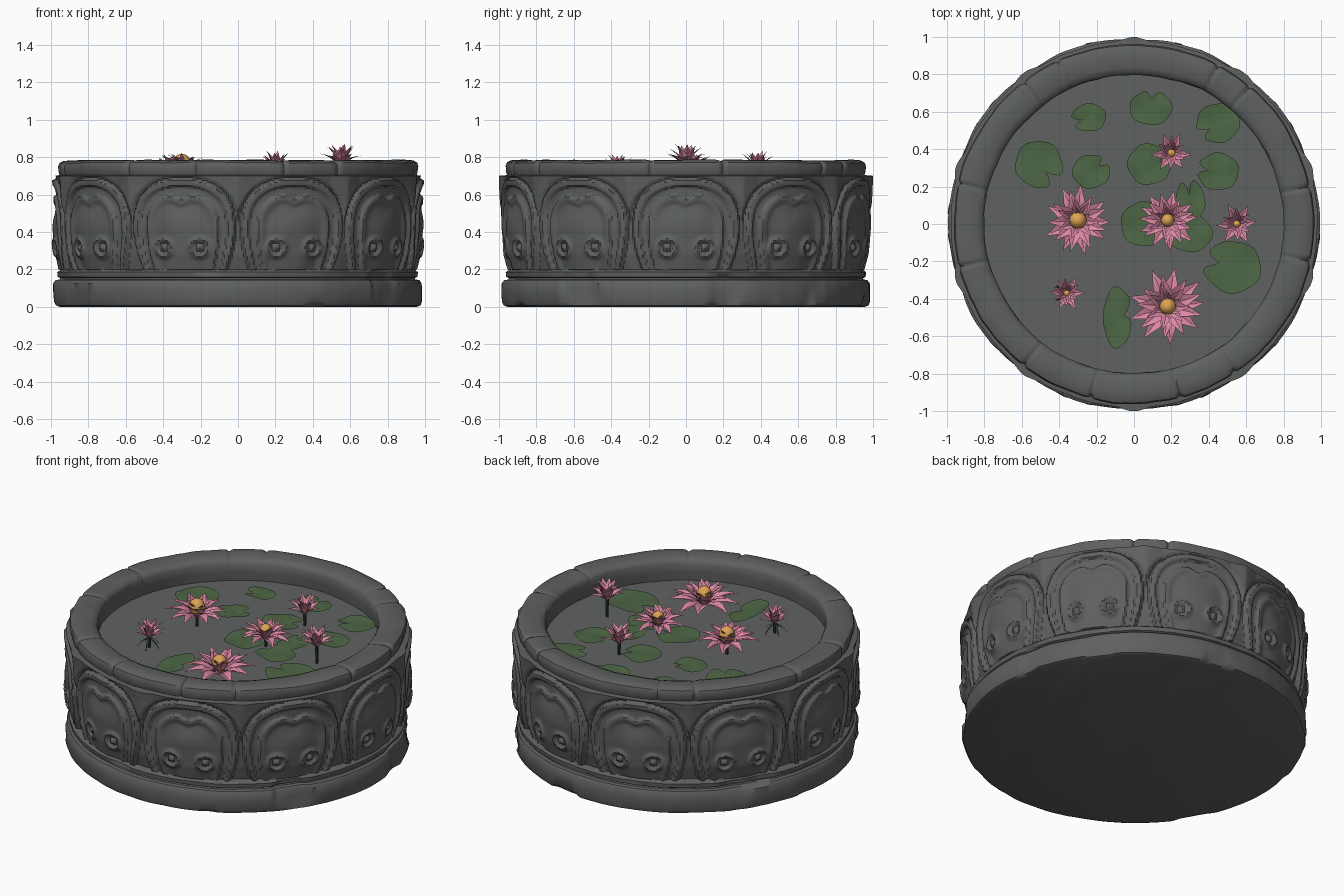
import bpy, bmesh, math, random
from mathutils import Vector, noise

random.seed(4)
if bpy.data.objects.get("Cube"):
    bpy.data.objects.remove(bpy.data.objects["Cube"])


def material(name, rgb):
    m = bpy.data.materials.new(name)
    m.use_nodes = True
    m.diffuse_color = (*rgb, 1)
    m.node_tree.nodes["Principled BSDF"].inputs["Base Color"].default_value = (*rgb, 1)
    return m


STONE = material("grey stone", (0.112, 0.118, 0.114))
WATER = material("still water", (0.118, 0.124, 0.121))
GREEN = material("pad green", (0.075, 0.135, 0.06))
STEM = material("dark stem", (0.035, 0.05, 0.03))
PINK = material("petal pink", (0.72, 0.25, 0.38))
GOLD = material("stamen gold", (0.72, 0.37, 0.09))
WATER_Z = 0.645
PANELS = 10
SEGMENTS = 600


def finish(name, bm, mats, angle=40):
    me = bpy.data.meshes.new(name)
    bm.to_mesh(me)
    bm.free()
    for m in mats:
        me.materials.append(m)
    ob = bpy.data.objects.new(name, me)
    bpy.context.collection.objects.link(ob)
    bpy.ops.object.select_all(action="DESELECT")
    ob.select_set(True)
    bpy.context.view_layer.objects.active = ob
    bpy.ops.object.shade_smooth_by_angle(angle=math.radians(angle))
    return ob


def step(a, b, x):
    t = min(1, max(0, (x - a) / (b - a)))
    return t * t * (3 - 2 * t)


def bump(x, width):
    return math.exp(-(x / width) ** 2)


def lerp_profile(points, z):
    for (r0, z0), (r1, z1) in zip(points, points[1:]):
        if z <= z1:
            return r0 + (r1 - r0) * (z - z0) / (z1 - z0)
    return points[-1][0]


# Carved relief of one arched panel; u runs from -1 to 1 across it
def relief(u, z):
    a = abs(u)
    rise = (z - 0.41) / 0.28 if z > 0.41 else 0
    side = 0.97 - 0.14 * max(0, (0.41 - z) / 0.2) ** 1.6
    rho = ((a / side) ** 2.5 + rise ** 2.5) ** 0.4
    d = 0.03 * step(1.0, 0.95, rho) - 0.018 * step(0.86, 0.81, rho)
    # Inner arch with a cusp at the top
    inner = rho + 0.10 * bump(u, 0.13) * step(0.45, 0.55, z)
    d += 0.018 * step(0.71, 0.66, inner) - 0.010 * step(0.62, 0.5, inner)
    d += 0.014 * step(0.55, 0.1, inner)
    # Two swirl bosses
    s = math.hypot((a - 0.33) * 0.3, z - 0.315)
    d += 0.016 * bump(s - 0.046, 0.013) + 0.018 * bump(s, 0.018) - 0.006 * bump(s - 0.024, 0.01)
    # Leaf point between neighbouring arches
    w = (1 - a) * 0.3
    leaf = step(0.98, 1.05, rho) * step(0.42, 0.56, z)
    return d + leaf * (0.014 + 0.022 * max(0, 1 - w / 0.09))


# Stone basin: one turned profile with relief, block joints and weathering
BODY = [(0.925, 0.2), (0.945, 0.28), (0.957, 0.42), (0.957, 0.55), (0.962, 0.65), (0.968, 0.7)]
BASE = [(0.955, 0.0), (0.975, 0.008), (0.984, 0.03), (0.985, 0.08), (0.984, 0.125),
        (0.972, 0.142), (0.95, 0.146), (0.948, 0.153), (0.962, 0.16), (0.965, 0.185), (0.95, 0.196)]
RIM = [(0.955, 0.704), (0.96, 0.72), (0.964, 0.75), (0.957, 0.77), (0.935, 0.781), (0.89, 0.784),
       (0.84, 0.78), (0.812, 0.77), (0.80, 0.752), (0.80, 0.7), (0.81, 0.62)]
JOINTS = [-56, -12, 12, 50, 62, 115, 128, 167, 194, 232, 256, 285]

rows = [(r, z, "base") for r, z in BASE]
rows += [(lerp_profile(BODY, 0.2 + 0.5 * i / 58), 0.2 + 0.5 * i / 58, "body") for i in range(59)]
rows += [(r, z, "rim") for r, z in RIM]

bm = bmesh.new()
rings = []
for r, z, zone in rows:
    ring = []
    for i in range(SEGMENTS):
        ang = 2 * math.pi * i / SEGMENTS
        c, s = math.cos(ang), math.sin(ang)
        p = Vector((c * r, s * r, z))
        rr, zz = r, z
        if zone == "body":
            phase = ((ang + math.pi / 2) * PANELS / (2 * math.pi)) % 1
            rr += relief(2 * phase - 1, z) + 0.005 * noise.noise(p * 7)
        else:
            rr += 0.009 * noise.noise(p * 4) + 0.003 * noise.noise(p * 13)
        if zone == "base":
            rr -= 0.02 * step(0.25, 0.5, noise.noise(Vector((c * 3, s * 3, z * 6 + 5))))
        if zone == "rim":
            cut = sum(bump(math.remainder(ang - math.radians(j), 2 * math.pi), 0.013) for j in JOINTS)
            if r > 0.83:
                rr -= 0.012 * cut
            if z > 0.74:
                zz += 0.006 * noise.noise(p * 5) - 0.008 * cut
        rr = min(rr, 1.0)
        ring.append(bm.verts.new((c * rr, s * rr, zz)))
    rings.append(ring)
for lo, hi in zip(rings, rings[1:]):
    for i in range(SEGMENTS):
        j = (i + 1) % SEGMENTS
        bm.faces.new((lo[i], lo[j], hi[j], hi[i]))
bm.faces.new(rings[0][::-1])
finish("stone_basin", bm, [STONE])

# Water surface
bm = bmesh.new()
bmesh.ops.create_circle(bm, cap_ends=True, segments=96, radius=0.83)
bmesh.ops.translate(bm, verts=bm.verts, vec=(0, 0, WATER_Z))
finish("water_surface", bm, [WATER])


# Lily pads: notched, gently wavy discs (x, y, half width, half depth, notch angle)
def lily_pad(i, x, y, rx, ry, notch):
    bm = bmesh.new()
    z = WATER_Z + 0.008 + 0.002 * (i % 4)
    loops = []
    for k in (0.45, 1.0):
        loop = []
        for n in range(40):
            a = 2 * math.pi * n / 40
            da = math.remainder(a - math.radians(notch), 2 * math.pi)
            q = k * (1 - 0.5 * bump(da, 0.17) + 0.06 * bump(abs(da) - 0.4, 0.2) + 0.03 * math.sin(5 * a + i))
            loop.append(bm.verts.new((x + rx * q * math.cos(a), y + ry * q * math.sin(a),
                                      z + k * 0.005 * (1 + math.sin(3 * a + i)))))
        loops.append(loop)
    bm.faces.new(loops[0])
    for n in range(40):
        m = (n + 1) % 40
        bm.faces.new((loops[0][n], loops[1][n], loops[1][m], loops[0][m]))
    finish(f"lily_pad_{i + 1}", bm, [GREEN])


PADS = [(-0.24, 0.57, 0.09, 0.075, 200), (0.09, 0.62, 0.115, 0.09, 85), (0.45, 0.54, 0.115, 0.105, 215),
        (-0.51, 0.32, 0.125, 0.125, 315), (-0.23, 0.28, 0.1, 0.09, 40), (0.08, 0.32, 0.115, 0.11, 20),
        (0.45, 0.28, 0.11, 0.1, 170), (0.05, 0.0, 0.12, 0.12, 20), (0.30, -0.05, 0.12, 0.10, 150),
        (0.30, 0.12, 0.08, 0.11, 100), (0.53, -0.23, 0.15, 0.14, 165), (-0.09, -0.50, 0.075, 0.165, 10)]
for i, pad in enumerate(PADS):
    lily_pad(i, *pad)


# A pointed, cupped petal growing outward from the flower centre
def petal(bm, base, start, length, width, turn, tilt, mat=0):
    grid = []
    for k in range(6):
        t = k / 5
        half = width * (0.35 + 0.65 * math.sin(math.pi * min(1, t * 1.0 + 0.05) ** 0.9)) * (1 - t ** 4)
        lift = tilt + 0.35 * (0.5 - t)
        out = start + length * t * math.cos(lift)
        up = length * t * math.sin(lift)
        row = []
        for side in (-1, 0, 1):
            cup = 0.35 * half * abs(side)
            rad = out - cup * math.sin(tilt)
            off = side * max(half, 0.0008)
            row.append(bm.verts.new(base + Vector((rad * math.cos(turn) - off * math.sin(turn),
                                                   rad * math.sin(turn) + off * math.cos(turn),
                                                   up + cup * math.cos(tilt)))))
        grid.append(row)
    for lo, hi in zip(grid, grid[1:]):
        for n in (0, 1):
            bm.faces.new((lo[n], hi[n], hi[n + 1], lo[n + 1])).material_index = mat


# Flower: rings of petals (count, length, tilt in degrees), gold heart, stem
def flower(name, x, y, z, size, layers, heart):
    bm = bmesh.new()
    base = Vector((x, y, z))
    for n, (count, length, tilt) in enumerate(layers):
        for k in range(count):
            turn = 2 * math.pi * (k + 0.5 * n) / count + random.uniform(-0.12, 0.12)
            petal(bm, base, 0.10 * size, length * size * random.uniform(0.9, 1.06), 0.21 * size * length,
                  turn, math.radians(tilt + random.uniform(-5, 5)))
    finish(name + "_petals", bm, [PINK], 30)

    bm = bmesh.new()
    bmesh.ops.create_uvsphere(bm, u_segments=12, v_segments=8, radius=heart)
    for v in bm.verts:
        v.co.z *= 1.1
    bmesh.ops.translate(bm, verts=bm.verts, vec=(x, y, z + 0.28 * size))
    finish(name + "_heart", bm, [GOLD])

    bm = bmesh.new()
    height = z - WATER_Z + 0.02
    bmesh.ops.create_cone(bm, cap_ends=True, segments=8, radius1=0.008, radius2=0.01, depth=height)
    bmesh.ops.translate(bm, verts=bm.verts, vec=(x, y, z + 0.01 - height / 2))
    finish(name + "_stem", bm, [STEM])


OPEN = [(9, 0.92, 16), (9, 0.85, 34), (7, 0.72, 55), (6, 0.6, 72)]
BUD = [(6, 0.92, 38), (6, 1.0, 62), (5, 1.0, 78)]
flower("left_flower", -0.30, 0.02, 0.715, 0.185, OPEN, 0.047)
flower("middle_flower", 0.18, 0.02, 0.70, 0.165, OPEN, 0.036)
flower("front_flower", 0.18, -0.44, 0.66, 0.205, OPEN, 0.045)
flower("right_bud", 0.55, 0.0, 0.755, 0.125, BUD, 0.02)
flower("back_bud", 0.20, 0.38, 0.72, 0.12, BUD, 0.025)
flower("small_bud", -0.36, -0.37, 0.71, 0.105, BUD, 0.02)

# Drooping sepals under the small bud
bm = bmesh.new()
for k in range(5):
    petal(bm, Vector((-0.36, -0.37, 0.70)), 0.005, 0.08, 0.007, 2 * math.pi * k / 5, math.radians(-28))
finish("small_bud_sepals", bm, [STEM])
